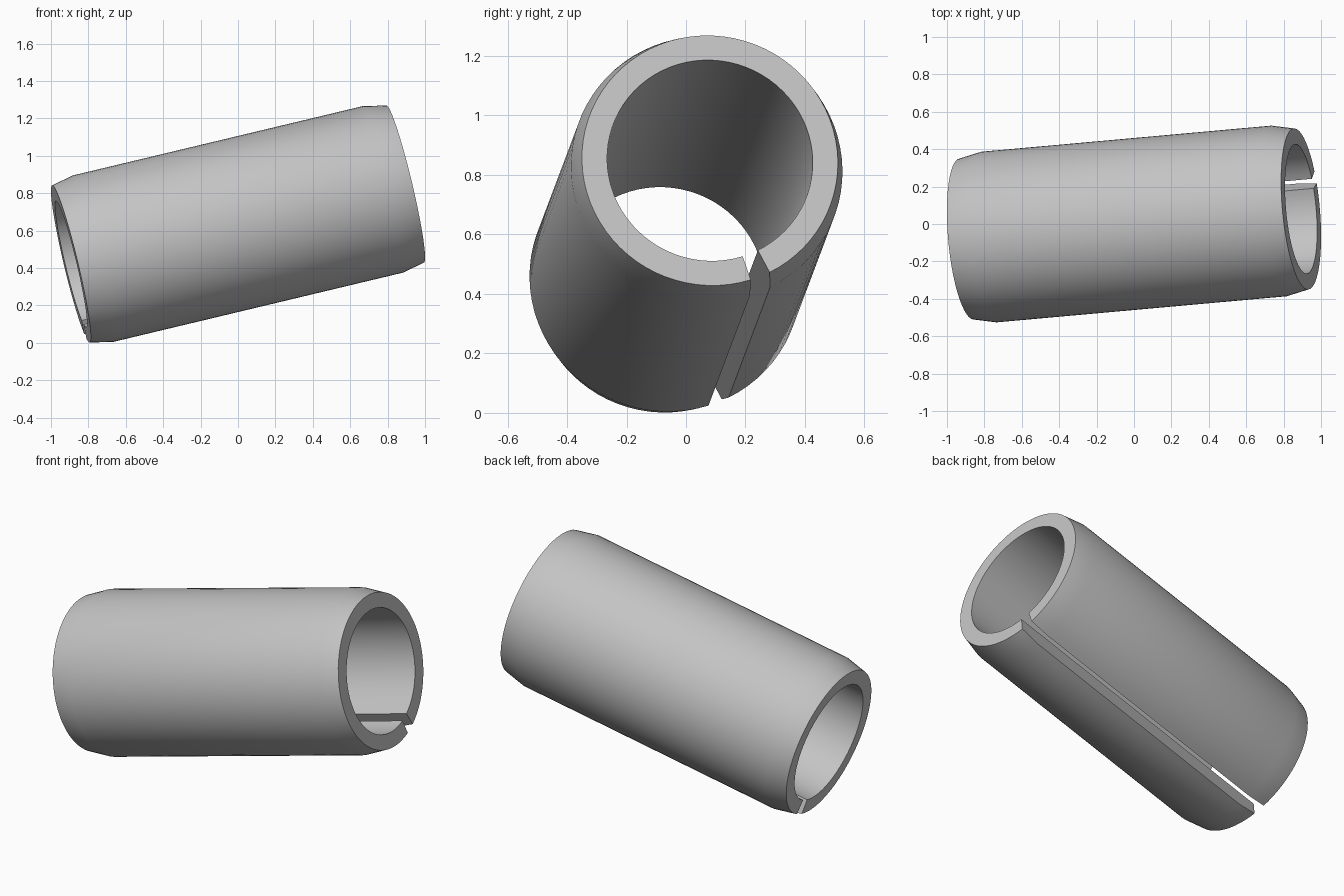
import bpy, bmesh
from math import radians
from mathutils import Matrix, Vector

cube = bpy.data.objects.get("Cube")
if cube:
    bpy.data.objects.remove(cube, do_unlink=True)

# Plain grey metal
grey = bpy.data.materials.new("grey metal")
grey.use_nodes = True
colour = (0.55, 0.55, 0.55, 1)
grey.diffuse_color = colour
grey.node_tree.nodes["Principled BSDF"].inputs["Base Color"].default_value = colour

# Wall section of the tube: bore, end faces and shallow end chamfers
HALF, BODY_HALF = 0.922, 0.80
BORE, END_R, BODY_R = 0.347, 0.432, 0.458
section = [(BORE, -HALF), (BORE, HALF), (END_R, HALF),
           (BODY_R, BODY_HALF), (BODY_R, -BODY_HALF), (END_R, -HALF)]

# Sweep the section almost all the way round, leaving the lengthwise slot
SLOT_START, SLOT_END, SEGMENTS = -71.4, -62.2, 72
bm = bmesh.new()
face = bm.faces.new([bm.verts.new((r, 0, z)) for r, z in section])
bmesh.ops.rotate(bm, verts=bm.verts[:], cent=(0, 0, 0),
                 matrix=Matrix.Rotation(radians(SLOT_END), 3, 'Z'))
start_cap = face.copy()
bmesh.ops.spin(bm, geom=[face], cent=(0, 0, 0), axis=(0, 0, 1),
               angle=radians(360 + SLOT_START - SLOT_END),
               steps=SEGMENTS, use_duplicate=False)
bmesh.ops.remove_doubles(bm, verts=bm.verts[:], dist=0.0001)
bmesh.ops.holes_fill(bm, edges=[e for e in bm.edges if e.is_boundary], sides=6)
bmesh.ops.recalc_face_normals(bm, faces=bm.faces[:])

# Lay the tube along its tilted axis
axis = Vector((1, 0.09, 0.239)).normalized()
side = Vector((0, 1, 0))
side = (side - axis * side.dot(axis)).normalized()
up = axis.cross(side)
tilt = Matrix((side, up, axis)).transposed().to_4x4()
bm.transform(Matrix.Translation((0, 0, 0.635)) @ tilt)

mesh = bpy.data.meshes.new("slotted_tube")
bm.to_mesh(mesh)
bm.free()
mesh.materials.append(grey)
tube = bpy.data.objects.new("slotted_tube", mesh)
bpy.context.collection.objects.link(tube)

# Smooth walls, crisp end faces and slot
bpy.ops.object.select_all(action='DESELECT')
tube.select_set(True)
bpy.context.view_layer.objects.active = tube
bpy.ops.object.shade_smooth_by_angle(angle=radians(30))
